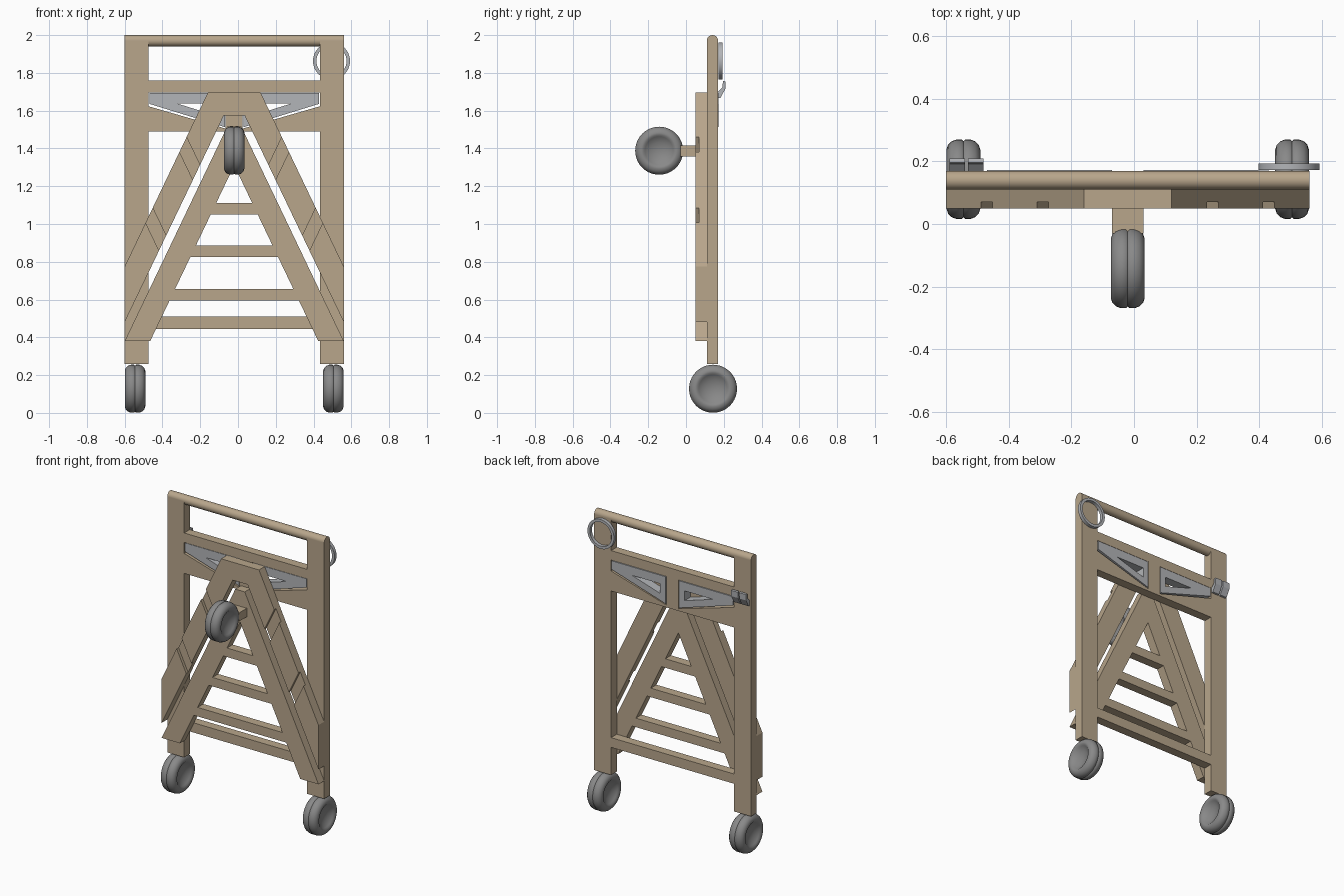
import bpy, bmesh
from math import pi
from mathutils import Matrix

if "Cube" in bpy.data.objects:
    bpy.data.objects.remove(bpy.data.objects["Cube"])

CX = -0.02            # symmetry axis of the timber frame
WOOD = bpy.data.materials.new("wood")
WOOD.diffuse_color = (0.48, 0.38, 0.26, 1)
WOOD.use_nodes = True
WOOD.node_tree.nodes["Principled BSDF"].inputs["Base Color"].default_value = WOOD.diffuse_color
STEEL = bpy.data.materials.new("steel")
STEEL.diffuse_color = (0.45, 0.46, 0.48, 1)
STEEL.use_nodes = True
STEEL.node_tree.nodes["Principled BSDF"].inputs["Base Color"].default_value = STEEL.diffuse_color
TYRE = bpy.data.materials.new("wheel_metal")
TYRE.diffuse_color = (0.25, 0.25, 0.25, 1)
TYRE.use_nodes = True
TYRE.node_tree.nodes["Principled BSDF"].inputs["Base Color"].default_value = TYRE.diffuse_color


def finish(name, bm, mat, loc=(CX, 0, 0), smooth=False):
    bmesh.ops.recalc_face_normals(bm, faces=bm.faces)
    me = bpy.data.meshes.new(name)
    bm.to_mesh(me)
    bm.free()
    ob = bpy.data.objects.new(name, me)
    bpy.context.collection.objects.link(ob)
    ob.location = loc
    if mat:
        me.materials.append(mat)
    if smooth:
        bpy.ops.object.select_all(action='DESELECT')
        ob.select_set(True)
        bpy.context.view_layer.objects.active = ob
        bpy.ops.object.shade_smooth_by_angle(angle=0.7)
    return ob


def prism(name, pts, y0, y1, mat=WOOD):
    """Extrude an x-z outline from y0 to y1."""
    bm = bmesh.new()
    f = bm.faces.new([bm.verts.new((x, y0, z)) for x, z in pts])
    ext = bmesh.ops.extrude_face_region(bm, geom=[f])
    for v in ext["geom"]:
        if isinstance(v, bmesh.types.BMVert):
            v.co.y = y1
    return finish(name, bm, mat)


def rect(x0, x1, z0, z1):
    return [(x0, z0), (x1, z0), (x1, z1), (x0, z1)]


def sym(half):
    """Close a left-hand outline with its mirror image."""
    return half + [(-x, z) for x, z in reversed(half) if abs(x) > 1e-6]


def flip(pts, s):
    return [(x * s, z) for x, z in pts]


def cut(ob, pts, y0, y1):
    c = prism("cutter", pts, y0, y1, None)
    c.hide_render = True
    m = ob.modifiers.new("cut", 'BOOLEAN')
    m.operation, m.solver, m.object = 'DIFFERENCE', 'EXACT', c
    bpy.context.view_layer.objects.active = ob
    bpy.ops.object.modifier_apply(modifier=m.name)
    bpy.data.objects.remove(c)


def lathe_x(name, prof, loc, mat, steps=40):
    """Spin an (x, r) profile around the x axis."""
    bm = bmesh.new()
    vs = [bm.verts.new((x, 0, r)) for x, r in prof]
    es = [bm.edges.new(p) for p in zip(vs, vs[1:])]
    bmesh.ops.spin(bm, geom=vs + es, axis=(1, 0, 0), cent=(0, 0, 0),
                   angle=2 * pi, steps=steps, use_duplicate=False)
    bmesh.ops.remove_doubles(bm, verts=bm.verts, dist=1e-5)
    return finish(name, bm, mat, loc, True)


# back frame: posts, round handle bar, bottom rail
for s, side in ((-1, "left"), (1, "right")):
    prism(side + "_post", flip(rect(0.455, 0.58, 0.26, 1.97), s), 0.11, 0.17)
lathe_x("handle_bar", [(-0.58, 0), (-0.58, 0.03), (0.58, 0.03), (0.58, 0)],
        (CX, 0.14, 1.97), WOOD)
prism("bottom_rail", rect(-0.455, 0.455, 0.445, 0.51), 0.11, 0.17)

# slotted head board with a windowed steel bracket in each slot
board = prism("head_board", rect(-0.455, 0.455, 1.49, 1.76), 0.11, 0.17)
slot = [(0.46, 1.697), (0.045, 1.697), (0.045, 1.505), (0.46, 1.625)]
plate = [(0.449, 1.694), (0.05, 1.694), (0.05, 1.513), (0.449, 1.636)]
window = [(0.30, 1.637), (0.09, 1.637), (0.09, 1.572)]
for s, side in ((-1, "left"), (1, "right")):
    cut(board, flip(slot, s), 0.0, 0.3)
    b = prism(side + "_bracket", flip(plate, s), 0.112, 0.172, STEEL)
    cut(b, flip(window, s), 0.0, 0.3)

# outer A-frame with shallow notches across its legs
outer = prism("outer_a_frame", sym([(-0.14, 1.695), (-0.58, 0.775),
                                    (-0.58, 0.48), (-0.055, 1.575)]), 0.05, 0.11)
for z in (1.085, 1.46):
    ends = [(-0.58 + (h - 0.775) * 0.478, h) for h in (z, z - 0.078)]
    (ax, az), (bx, bz) = ends
    notch = [(ax - 0.024, az + 0.05), (ax + 0.096, az - 0.2),
             (bx + 0.096, bz - 0.2), (bx - 0.024, bz + 0.05)]
    for s in (-1, 1):
        cut(outer, flip(notch, s), 0.03, 0.07)

# inner A-frame and its rungs
prism("inner_a_frame", sym([(-0.035, 1.52), (-0.58, 0.38),
                            (-0.445, 0.38), (0, 1.31)]), 0.05, 0.11)
for i, z in enumerate((0.595, 0.825, 1.05)):
    half = [(-0.445 + (h - 0.38) * 0.478, h) for h in (z + 0.06, z)]
    prism(f"rung_{i + 1}", sym(half), 0.05, 0.11)

# wheels: rounded tyre with dished hub, and the front axle block
side_prof = [(0.022, 0), (0.028, 0.045), (0.045, 0.075), (0.053, 0.084),
             (0.054, 0.095), (0.049, 0.110), (0.038, 0.121), (0.022, 0.127),
             (0.006, 0.127)]
wheel = side_prof + [(0, 0.122)] + [(-x, r) for x, r in reversed(side_prof)]
for name, loc in (("left_wheel", (-0.545, 0.143, 0.128)),
                  ("right_wheel", (0.505, 0.143, 0.128)),
                  ("front_wheel", (CX, -0.142, 1.388))):
    lathe_x(name, wheel, loc, TYRE)
prism("axle_block", rect(-0.05, 0.05, 1.358, 1.415), -0.03, 0.06)

# flat hanging ring on the back of the right post
bm = bmesh.new()
sec = [(0.080, -0.012), (0.098, -0.012), (0.098, 0.010), (0.080, 0.010)]
vs = [bm.verts.new((r, y, 0)) for r, y in sec]
es = [bm.edges.new((vs[i], vs[(i + 1) % 4])) for i in range(4)]
bmesh.ops.spin(bm, geom=vs + es, axis=(0, 1, 0), cent=(0, 0, 0),
               angle=2 * pi, steps=40, use_duplicate=False)
bmesh.ops.remove_doubles(bm, verts=bm.verts, dist=1e-5)
finish("hanging_ring", bm, STEEL, (0.495, 0.184, 1.863), True)

# pair of flared hook tabs on the back of the left post
hook = [(0.168, 1.665), (0.182, 1.667), (0.208, 1.715), (0.210, 1.755),
        (0.196, 1.757), (0.192, 1.722), (0.168, 1.70)]
for i, x in enumerate((-0.59, -0.53)):
    bm = bmesh.new()
    f = bm.faces.new([bm.verts.new((x, y, z)) for y, z in hook])
    ext = bmesh.ops.extrude_face_region(bm, geom=[f])
    bmesh.ops.translate(bm, vec=(0.05, 0, 0), verts=[
        v for v in ext["geom"] if isinstance(v, bmesh.types.BMVert)])
    finish(f"hook_tab_{i + 1}", bm, STEEL, (0, 0, 0))
